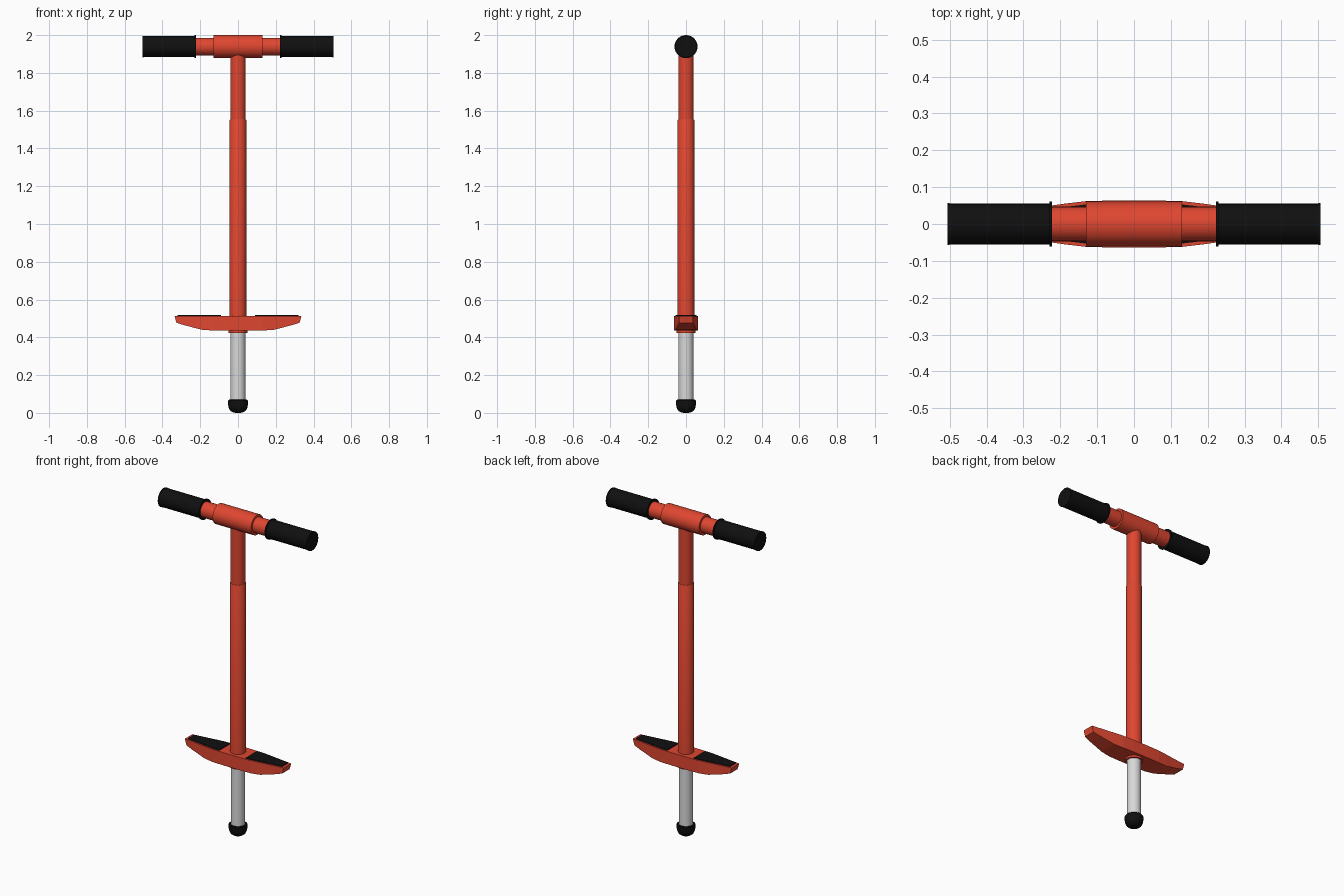
import bpy, bmesh, math
from mathutils import Matrix

if "Cube" in bpy.data.objects:
    bpy.data.objects.remove(bpy.data.objects["Cube"])


def mat(name, rgb):
    m = bpy.data.materials.new(name)
    m.diffuse_color = (*rgb, 1)
    m.use_nodes = True
    m.node_tree.nodes["Principled BSDF"].inputs["Base Color"].default_value = m.diffuse_color
    return m


RED = mat("red paint", (0.74, 0.062, 0.030))
BLACK = mat("black rubber", (0.005, 0.005, 0.005))
STEEL = mat("steel", (0.69, 0.69, 0.69))


def finish(bm, name, material, smooth=True):
    bmesh.ops.recalc_face_normals(bm, faces=bm.faces)
    me = bpy.data.meshes.new(name)
    bm.to_mesh(me)
    bm.free()
    ob = bpy.data.objects.new(name, me)
    bpy.context.collection.objects.link(ob)
    me.materials.append(material)
    if smooth:
        bpy.ops.object.select_all(action='DESELECT')
        bpy.context.view_layer.objects.active = ob
        ob.select_set(True)
        bpy.ops.object.shade_smooth_by_angle(angle=math.radians(35))
    return ob


def lathe(name, profile, material, matrix=Matrix(), sides=32):
    """Spin (radius, height) points round z; the ends are capped."""
    bm = bmesh.new()
    rings = []
    for r, z in profile:
        rings.append([bm.verts.new((r * math.cos(a), r * math.sin(a), z))
                      for a in (2 * math.pi * i / sides for i in range(sides))])
    for lo, hi in zip(rings, rings[1:]):
        for i in range(sides):
            j = (i + 1) % sides
            bm.faces.new((lo[i], lo[j], hi[j], hi[i]))
    bm.faces.new(rings[0])
    bm.faces.new(rings[-1])
    bm.transform(matrix)
    return finish(bm, name, material)


def loft(name, sections, material):
    """Join rectangular sections (x_top, x_bottom, half_width, z_bottom, z_top)."""
    bm = bmesh.new()
    rings = [[bm.verts.new(p) for p in
              ((xb, -w, zb), (xb, w, zb), (xt, w, zt), (xt, -w, zt))]
             for xt, xb, w, zb, zt in sections]
    for a, b in zip(rings, rings[1:]):
        for i in range(4):
            j = (i + 1) % 4
            bm.faces.new((a[i], a[j], b[j], b[i]))
    bm.faces.new(rings[0])
    bm.faces.new(rings[-1])
    return finish(bm, name, material, smooth=False)


# Upright: rubber foot, steel plunger, outer tube and slimmer neck
lathe("rubber_foot", [(0.014, 0), (0.03, 0.004), (0.042, 0.013), (0.049, 0.027),
                      (0.052, 0.042), (0.052, 0.066), (0.048, 0.07)], BLACK)
lathe("plunger", [(0.04, 0.05), (0.04, 0.45)], STEEL)
lathe("collar", [(0.05, 0.424), (0.05, 0.46)], RED)
lathe("outer_tube", [(0.045, 0.44), (0.045, 1.548), (0.043, 1.552)], RED)
lathe("neck", [(0.041, 1.54), (0.041, 1.93)], RED)

# Handlebar: thick hub on a thinner bar
BAR_Z = 1.939
along_x = Matrix.Translation((0, 0, BAR_Z)) @ Matrix.Rotation(math.pi / 2, 4, 'Y')
lathe("handlebar_hub", [(0.061, -0.13), (0.061, 0.13)], RED, along_x)
lathe("handlebar", [(0.047, -0.24), (0.047, 0.24)], RED, along_x)

# Grips with a rim at each end
grip = [(0.061, 0.223), (0.061, 0.229), (0.055, 0.229), (0.055, 0.5),
        (0.057, 0.5), (0.057, 0.506)]
for side, s in (("left", -1), ("right", 1)):
    lathe(side + "_grip", [(r, s * x) for r, x in grip], BLACK, along_x)

# Foot rest: boat-shaped bar, tapering and rising toward the ends
TOP = 0.514
half = [(0.05, 0.05, 0.064, 0.436), (0.13, 0.13, 0.062, 0.436), (0.19, 0.19, 0.055, 0.44),
        (0.225, 0.225, 0.050, 0.449), (0.28, 0.28, 0.043, 0.463), (0.336, 0.326, 0.036, 0.477)]
right = [(xt, xb, w, zb, TOP) for xt, xb, w, zb in half]
left = [(-xt, -xb, w, zb, t) for xt, xb, w, zb, t in reversed(right)]
loft("foot_rest", left + right, RED)

# Black tread pads, inset from the foot rest edge
pad = [(0.09, 0.055), (0.13, 0.053), (0.19, 0.046), (0.225, 0.041), (0.28, 0.034), (0.32, 0.029)]
for side, s in (("left", -1), ("right", 1)):
    loft(side + "_tread", [(s * x, s * x, w, TOP - 0.003, TOP + 0.004) for x, w in pad], BLACK)
